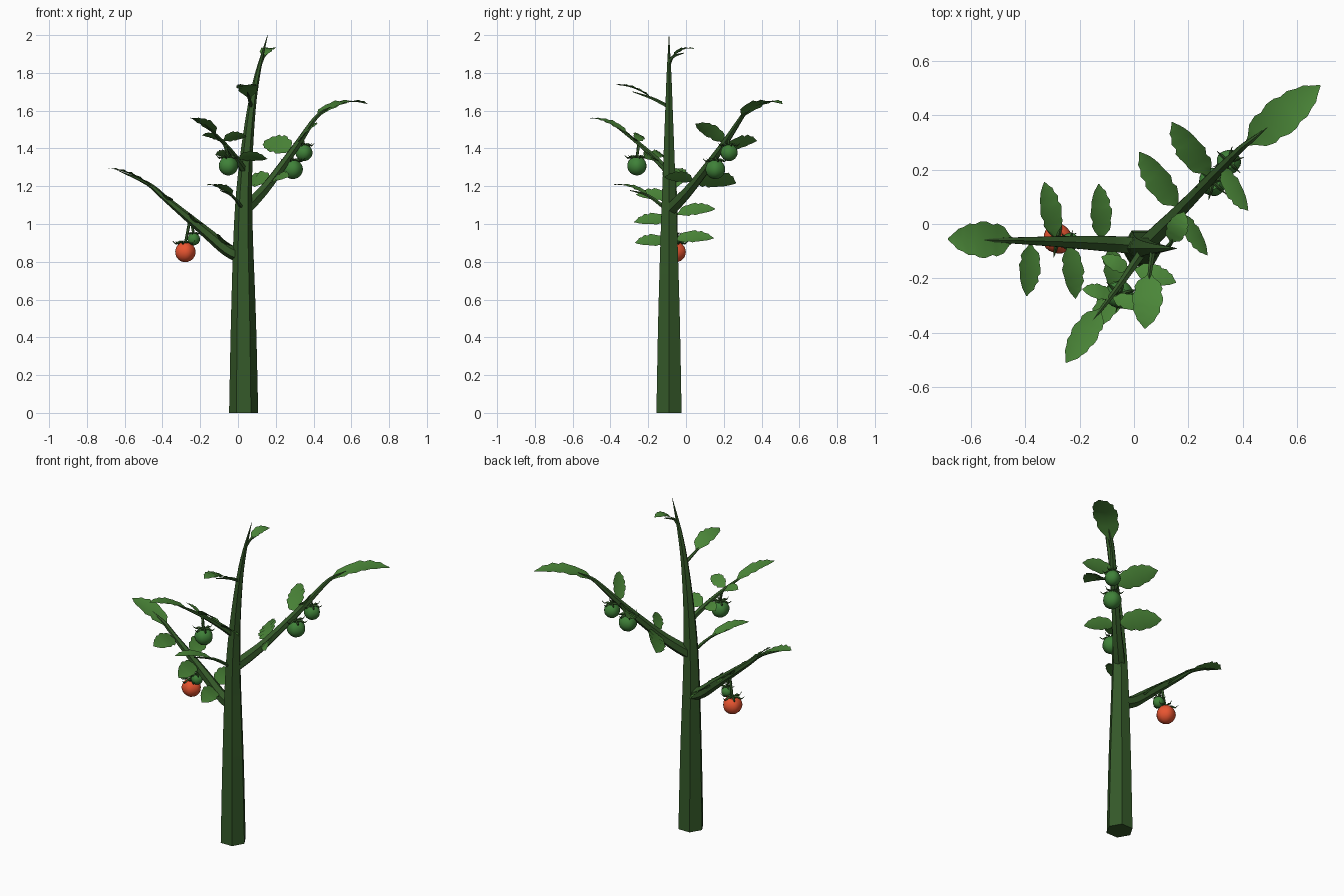
import bpy, bmesh, math
from mathutils import Vector as V

if "Cube" in bpy.data.objects:
    bpy.data.objects.remove(bpy.data.objects["Cube"])


def mat(name, col):
    m = bpy.data.materials.new(name)
    m.diffuse_color = (*col, 1)
    m.use_nodes = True
    m.node_tree.nodes["Principled BSDF"].inputs["Base Color"].default_value = m.diffuse_color
    return m


STEM = mat("stem_green", (0.035, 0.1, 0.022))
LEAF = mat("leaf_green", (0.07, 0.24, 0.04))
UNRIPE = mat("unripe_green", (0.05, 0.22, 0.04))
RIPE = mat("ripe_red", (0.8, 0.09, 0.03))


def finish(bm, name, m, angle=None):
    me = bpy.data.meshes.new(name)
    bm.to_mesh(me)
    bm.free()
    ob = bpy.data.objects.new(name, me)
    bpy.context.collection.objects.link(ob)
    me.materials.append(m)
    if angle:
        bpy.ops.object.select_all(action='DESELECT')
        ob.select_set(True)
        bpy.context.view_layer.objects.active = ob
        bpy.ops.object.shade_smooth_by_angle(angle=math.radians(angle))
    return ob


def spline(pts, n):
    """Catmull-Rom through (x, y, z, r) points."""
    p = [V(q) for q in pts]
    p = [2 * p[0] - p[1]] + p + [2 * p[-1] - p[-2]]
    out = []
    for i in range(1, len(p) - 2):
        a, b, c, d = p[i - 1:i + 3]
        for k in range(n):
            t = k / n
            out.append(0.5 * (2 * b + (c - a) * t + (2 * a - 5 * b + 4 * c - d) * t * t
                              + (3 * b - a - 3 * c + d) * t ** 3))
    return out + [p[-2]]


def add_tube(bm, pts, sides=6, n=3, ref=V((0, 0, 1))):
    path = spline(pts, n)
    pos = [q.to_3d() for q in path]
    rings = []
    for i, q in enumerate(path):
        d = (pos[min(i + 1, len(pos) - 1)] - pos[max(i - 1, 0)]).normalized()
        u = (ref - d * ref.dot(d)).normalized()
        w = d.cross(u)
        r = max(q[3], 0.001)
        rings.append([bm.verts.new(pos[i] + r * (u * math.cos(a) + w * math.sin(a)))
                      for a in (math.tau * k / sides for k in range(sides))])
    for a, b in zip(rings, rings[1:]):
        for k in range(sides):
            j = (k + 1) % sides
            bm.faces.new((a[k], a[j], b[j], b[k]))
    bm.faces.new(rings[0][::-1])
    bm.faces.new(rings[-1])


def tube(name, pts, **kw):
    bm = bmesh.new()
    add_tube(bm, pts, **kw)
    return finish(bm, name, STEM, 50)


# lobed half-width profile of a leaf: (distance along, relative half width)
LOBES = [(0, .06), (.08, .3), (.17, .72), (.27, .9), (.34, .82), (.44, 1), (.54, .98), (.6, .84),
         (.7, .86), (.78, .66), (.86, .56), (.91, .34), (1, .03)]


def leaf(name, base, tip, width, along=None, arch=0.02):
    base, tip = V(base), V(tip)
    d = (tip - base).normalized()
    side = V(along) if along else V((0, 0, 1)).cross(d)
    side = (side - d * side.dot(d)).normalized()
    up = d.cross(side)
    if up.z < 0:
        up = -up
    bm = bmesh.new()
    rows = []
    for i, (t, w) in enumerate(LOBES):
        c = base.lerp(tip, t) + V((0, 0, arch * 4 * t * (1 - t)))
        h = side * w * width / 2
        lift = up * (0.05 * width * w * (1 if i % 2 else 2))
        rows.append([bm.verts.new(c + h + lift), bm.verts.new(c), bm.verts.new(c - h + lift)])
    for a, b in zip(rows, rows[1:]):
        for k in (0, 1):
            bm.faces.new((a[k], a[k + 1], b[k + 1], b[k]))
    bm.normal_update()
    if sum(f.normal.z for f in bm.faces) < 0:
        bmesh.ops.reverse_faces(bm, faces=bm.faces[:])
    return finish(bm, name, LEAF, 40)


def fruit(name, c, r, m, hang):
    c, hang = V(c), V(hang)
    # ribbed body with a dimpled top
    bm = bmesh.new()
    bmesh.ops.create_uvsphere(bm, u_segments=20, v_segments=12, radius=r)
    for v in bm.verts:
        a = math.atan2(v.co.y, v.co.x)
        k = 1 + 0.03 * math.cos(5 * a)
        v.co.x *= k
        v.co.y *= k
        if v.co.z > 0.85 * r:
            v.co.z = 1.7 * r - v.co.z * 0.95
        v.co += c
    finish(bm, name, m, 60)
    # calyx of thin curling sepals
    bm = bmesh.new()
    for i in range(6):
        a = math.tau * i / 6 + 0.3
        e = V((math.cos(a), math.sin(a), 0))
        pts = [c + e * r * o + V((0, 0, r * z)) for o, z in ((0, .85), (.55, .98), (.95, .8), (1.3, 1.1))]
        add_tube(bm, [(*p, q) for p, q in zip(pts, (.1 * r, .13 * r, .08 * r, 0))], sides=4, n=2)
    finish(bm, name + "_calyx", STEM, 50)
    # hanging stalk
    top = c + V((0, 0, 0.8 * r))
    mid = V((hang.x * .6 + top.x * .4, hang.y * .6 + top.y * .4, (hang.z + top.z) / 2 + .01))
    tube(name + "_stalk", [(*hang, .009), (*mid, .008), (*top, .007)], sides=5)


# main stem, hexagonal
tube("main_stem", [(.03, -.09, 0, .077), (.029, -.09, .5, .066), (.028, -.09, 1, .049),
                   (.04, -.09, 1.3, .036), (.07, -.09, 1.6, .023), (.105, -.09, 1.8, .014),
                   (.157, -.09, 2, .001)], ref=V((1, 0, 0)), n=4)

# side branches
tube("left_branch", [(.02, -.08, .825, .036), (-.06, -.075, .865, .034), (-.15, -.07, .94, .03),
                     (-.27, -.065, 1.04, .023), (-.39, -.062, 1.14, .016), (-.48, -.06, 1.215, .011),
                     (-.64, -.058, 1.285, .001)])
tube("right_branch", [(.04, -.08, 1.08, .036), (.09, -.03, 1.13, .034), (.165, .045, 1.215, .028),
                      (.3, .185, 1.4, .021), (.39, .275, 1.535, .014), (.435, .31, 1.585, .01),
                      (.49, .355, 1.62, .001)])
tube("front_branch", [(.04, -.09, 1.27, .02), (.005, -.14, 1.325, .018), (-.05, -.22, 1.4, .013),
                      (-.11, -.3, 1.465, .009), (-.175, -.385, 1.525, .002)])

# leaves at the branch ends
leaf("left_end_leaf", (-.44, -.06, 1.185), (-.685, -.055, 1.295), .135)
leaf("right_end_leaf", (.41, .29, 1.56), (.685, .51, 1.635), .14, arch=.04)
leaf("front_end_leaf", (-.12, -.31, 1.475), (-.25, -.51, 1.56), .1)

# paired side leaves, tilted with their branch: (base, tip, width)
SETS = {
    "left": ((-.75, 0, .58), [
        ((-.38, -.07, 1.13), (-.395, -.265, 1.155), .1),
        ((-.29, -.05, 1.05), (-.33, .155, 1.08), .1),
        ((-.24, -.075, 1.015), (-.215, -.275, 1.01), .1),
        ((-.12, -.06, .915), (-.13, .148, .925), .1),
        ((-.09, -.085, .9), (-.06, -.27, .9), .1)]),
    "right": ((.55, .5, .65), [
        ((.28, .175, 1.38), (.14, .375, 1.44), .13),
        ((.165, .06, 1.225), (.02, .265, 1.215), .13),
        ((.32, .21, 1.43), (.42, .05, 1.53), .09),
        ((.175, .04, 1.225), (.27, -.115, 1.25), .08)]),
    "front": ((-.5, -.65, .55), [
        ((-.08, -.26, 1.435), (-.19, -.24, 1.47), .065),
        ((-.08, -.27, 1.44), (.045, -.31, 1.465), .075),
        ((-.02, -.17, 1.355), (-.12, -.12, 1.365), .07),
        ((0, -.165, 1.345), (.155, -.215, 1.345), .09)]),
}
for name, (along, leaves) in SETS.items():
    for i, (b, t, w) in enumerate(leaves):
        leaf(f"{name}_side_leaf_{i + 1}", b, t, w, along, .01)

# single leaves growing on thin stalks from the main stem
for name, root, base, tip, w in (
        ("low", (.03, -.1, 1.075), (-.03, -.2, 1.15), (-.16, -.39, 1.205), .09),
        ("upper", (.07, -.09, 1.62), (.058, -.18, 1.665), (.04, -.385, 1.735), .115),
        ("top", (.118, -.09, 1.85), (.135, -.07, 1.885), (.185, .045, 1.925), .08)):
    r, b, t = V(root), V(base), V(tip)
    tube(name + "_leaf_stalk", [(*r, .011), (*b, .008), (*b.lerp(t, .5), .002)], sides=5)
    leaf(name + "_leaf", base, tip, w)

# tomatoes
fruit("ripe_fruit", (-.28, -.055, .852), .054, RIPE, (-.255, -.063, 1.02))
fruit("small_fruit", (-.235, -.065, .92), .033, UNRIPE, (-.25, -.063, 1.02))
fruit("right_fruit_1", (.29, .155, 1.29), .052, UNRIPE, (.28, .165, 1.375))
fruit("right_fruit_2", (.348, .228, 1.378), .045, UNRIPE, (.34, .22, 1.455))
fruit("front_fruit", (-.052, -.26, 1.308), .051, UNRIPE, (-.07, -.25, 1.42))
